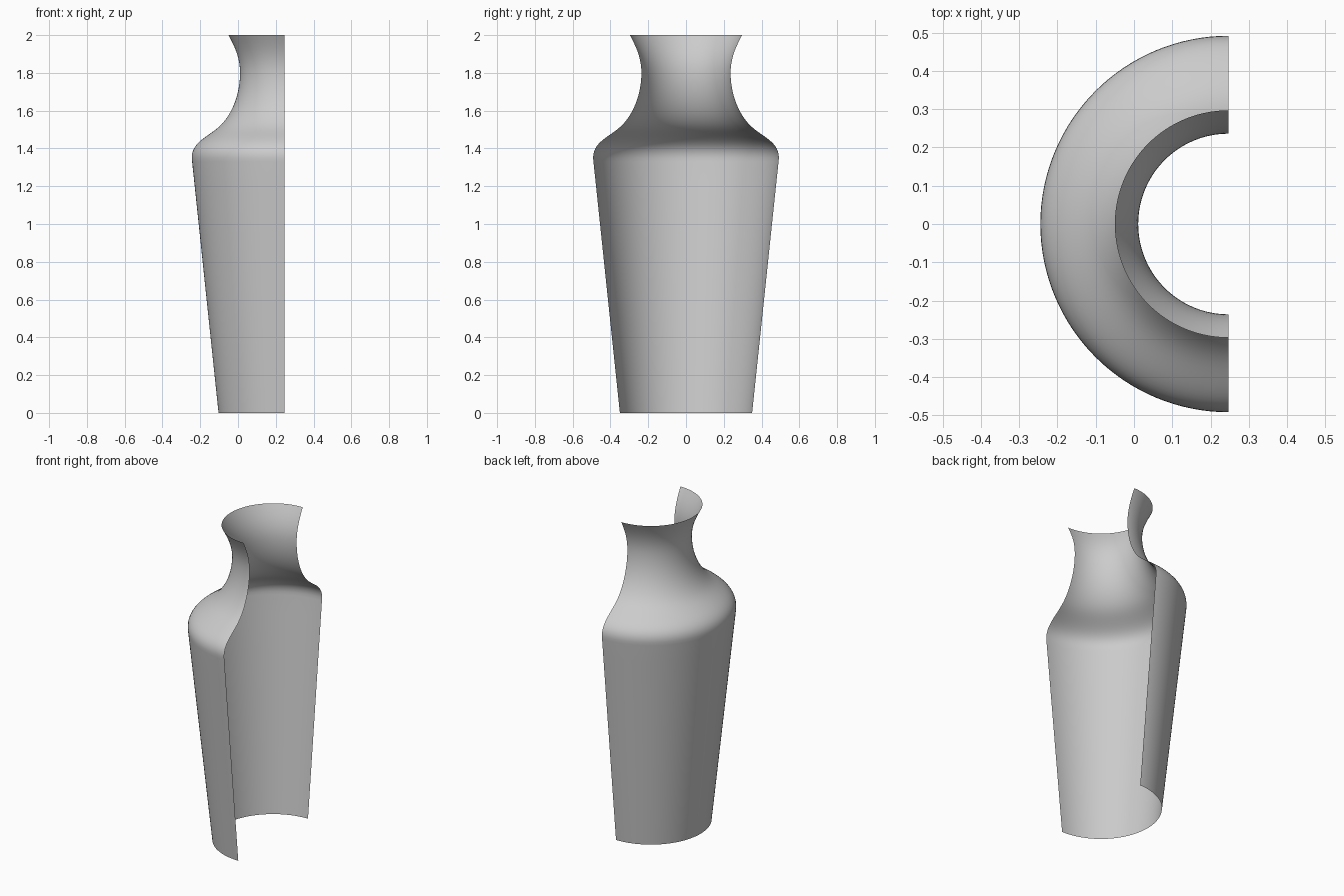
import bpy, bmesh, math
from mathutils import Vector
from mathutils.geometry import interpolate_bezier

if "Cube" in bpy.data.objects:
    bpy.data.objects.remove(bpy.data.objects["Cube"])

AXIS_X = 0.247   # the cut plane holds the axis of revolution
STEPS = 64

# Profile as bezier spans: radius, height (start, handle, handle, end, points)
spans = [
    ((0.35, 0), (0.364, 0.13), (0.476, 1.2), (0.49, 1.33), 8),          # tapered body
    ((0.49, 1.33), (0.504, 1.42), (0.43, 1.45), (0.365, 1.5), 14),      # shoulder
    ((0.365, 1.5), (0.285, 1.56), (0.236, 1.68), (0.236, 1.8), 14),     # neck
    ((0.236, 1.8), (0.236, 1.88), (0.265, 1.94), (0.297, 2.0), 10),     # flared lip
]
profile = []
for a, b, c, d, n in spans:
    pts = interpolate_bezier(*[Vector((r, 0, z)) for r, z in (a, b, c, d)], n)
    profile += pts[1:] if profile else pts

# Half revolution, open at the cut, top and bottom
bm = bmesh.new()
verts = [bm.verts.new((AXIS_X, -p.x, p.z)) for p in profile]
edges = [bm.edges.new(pair) for pair in zip(verts, verts[1:])]
bmesh.ops.spin(bm, geom=verts + edges, cent=(AXIS_X, 0, 0), axis=(0, 0, 1),
               angle=-math.pi, steps=STEPS)
bmesh.ops.remove_doubles(bm, verts=bm.verts, dist=1e-5)
bmesh.ops.recalc_face_normals(bm, faces=bm.faces)

# Make the normals face away from the axis
bm.normal_update()
f = max(bm.faces, key=lambda q: -q.calc_center_median().x)
if f.normal.x > 0:
    bmesh.ops.reverse_faces(bm, faces=bm.faces)
for f in bm.faces:
    f.smooth = True

mesh = bpy.data.meshes.new("half_vase_shell")
bm.to_mesh(mesh)
bm.free()
bpy.context.collection.objects.link(bpy.data.objects.new("half_vase_shell", mesh))
